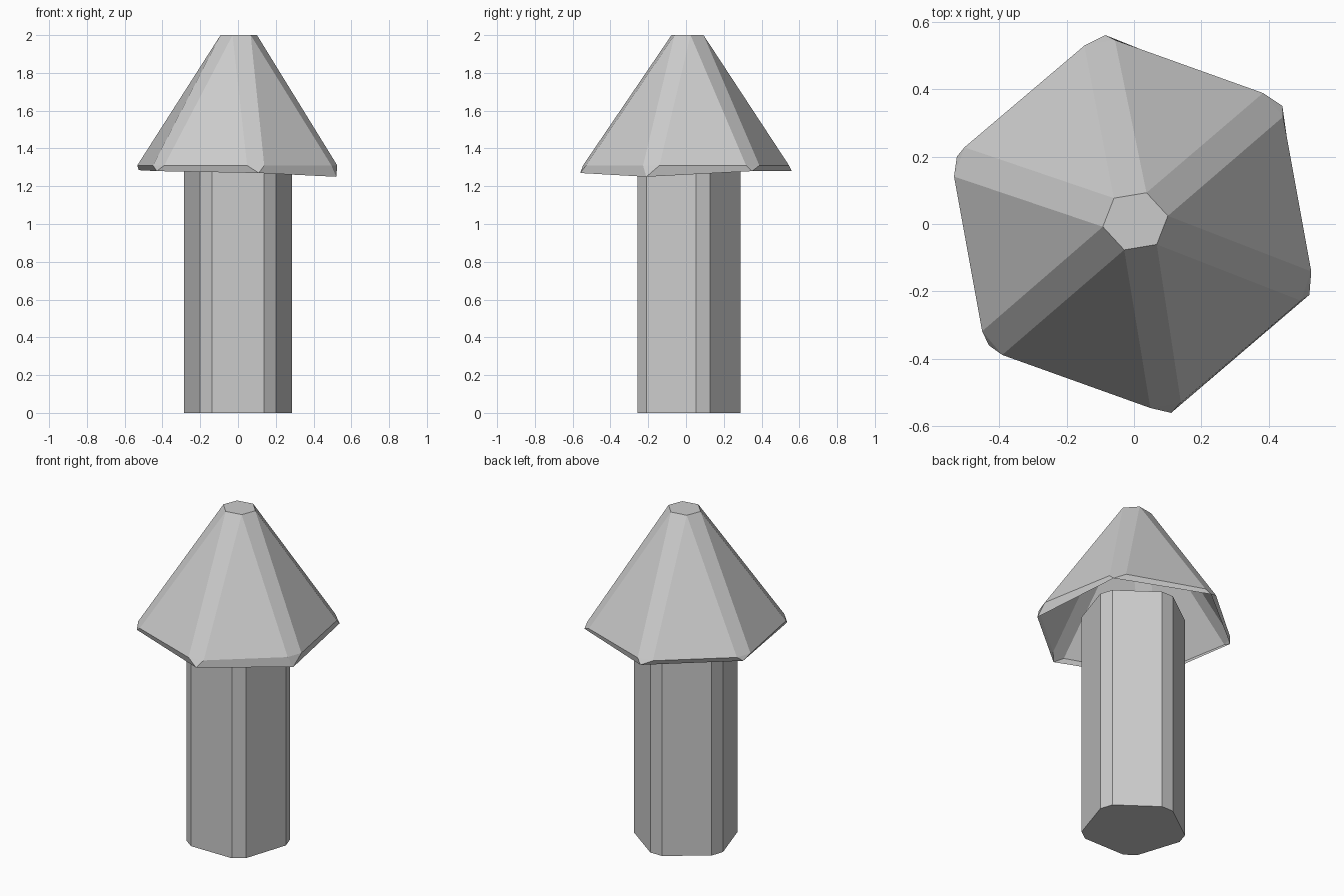
import bpy
from math import sin, cos, radians
from mathutils import Vector

if "Cube" in bpy.data.objects:
    bpy.data.objects.remove(bpy.data.objects["Cube"])


def make(name, verts, faces):
    me = bpy.data.meshes.new(name)
    me.from_pydata(verts, [], faces)
    me.update()
    ob = bpy.data.objects.new(name, me)
    bpy.context.collection.objects.link(ob)
    return ob


def cut_corner_ring(sides, dist, half, start, z):
    """Regular polygon with each corner replaced by a short edge."""
    ring = []
    for i in range(sides):
        a = radians(start + 360 * i / sides)
        out, side = Vector((cos(a), sin(a), 0)), Vector((-sin(a), cos(a), 0))
        for s in (-half, half):
            ring.append(out * dist + side * s + Vector((0, 0, z)))
    return ring


# Stem: pentagonal prism with cut corners, ending inside the cap
n = 10
low = cut_corner_ring(5, 0.288, 0.039, 90, 0)
high = [v + Vector((0, 0, 1.37)) for v in low]
walls = [(i, (i + 1) % n, n + (i + 1) % n, n + i) for i in range(n)]
make("stem", low + high,
     walls + [tuple(reversed(range(n))), tuple(range(n, 2 * n))])

# Cap: hollow six-sided cone with cut corners and a slightly uneven rim
START = 40.3
ring = [v + Vector((-0.004, 0, 0))
        for v in cut_corner_ring(6, 0.546, 0.046, START, 1.31)]
top = [Vector((0.098 * cos(radians(START + 30 + 60 * i)) + 0.004,
               0.09 * sin(radians(START + 30 + 60 * i)) + 0.008, 2.0))
       for i in range(6)]
rim = [Vector(p) for p in ((0.44, 0.35, 1.28), (-0.085, 0.56, 1.28),
                           (-0.525, 0.2, 1.285), (-0.43, -0.36, 1.28),
                           (0.11, -0.56, 1.27), (0.52, -0.21, 1.25))]
R, T = 0, 12      # ring starts at 0, top at 12
L = 18            # rim starts at 18
faces = [tuple(range(T, T + 6))]
for i in range(6):
    j = (i + 1) % 6
    a, b, c = 2 * i, 2 * i + 1, 2 * j
    faces += [(a, b, T + i, T + (i - 1) % 6),   # corner strip
              (b, c, T + i),                    # main slope
              (L + i, b, a),                    # corner chamfer
              (L + i, L + j, c, b)]             # rim band
make("cap", ring + top + rim, faces)
